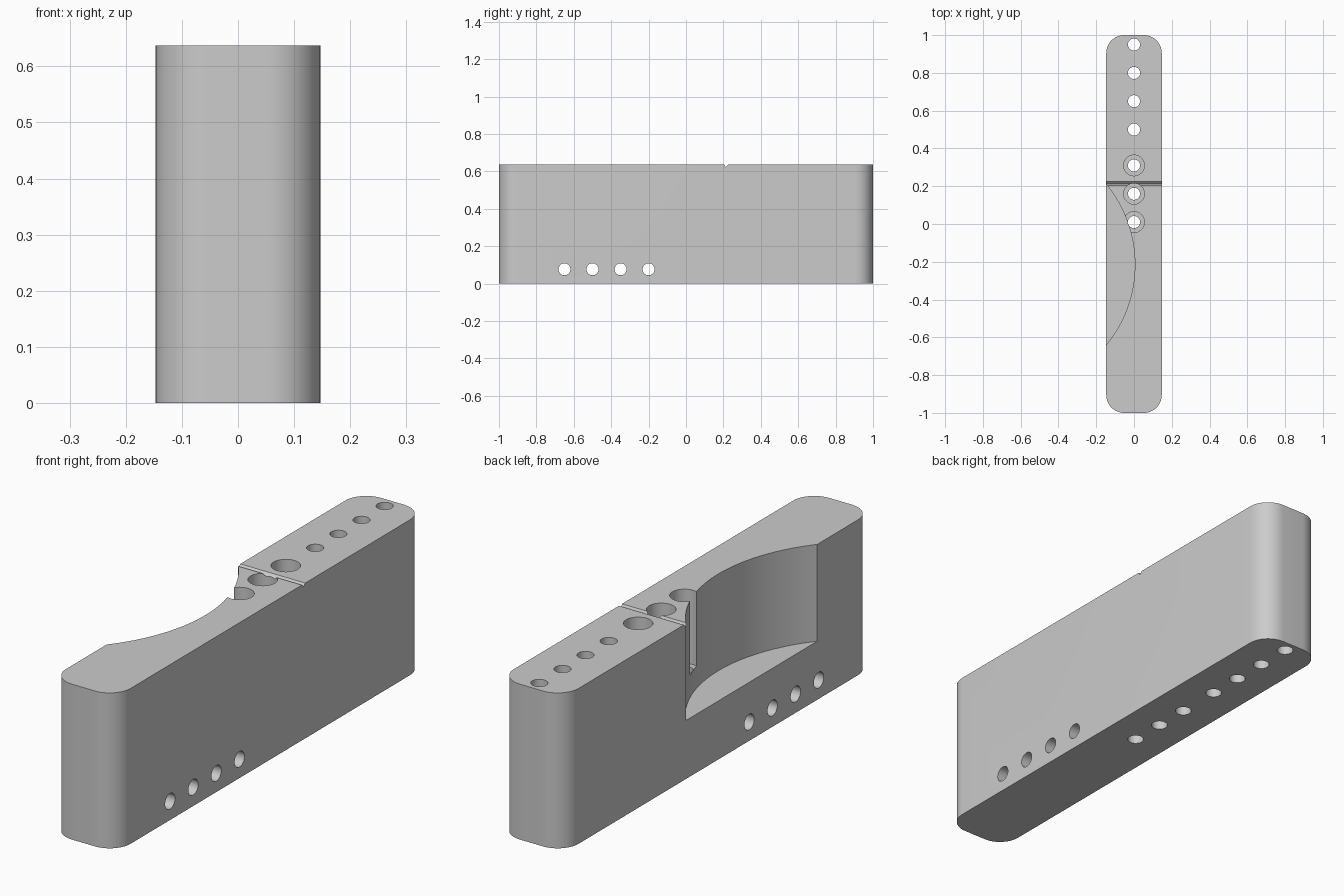
import bpy
import bmesh
import math
from mathutils import Matrix, Vector

cube = bpy.data.objects.get("Cube")
if cube:
    bpy.data.objects.remove(cube, do_unlink=True)

HALF_X, HALF_Y, HEIGHT = 0.147, 1.0, 0.637
CORNER = 0.095
HOLE, BORE, BORE_FLOOR = 0.032, 0.055, 0.332

grey = bpy.data.materials.new("plain grey")
grey.use_nodes = True
grey.diffuse_color = (0.6, 0.6, 0.6, 1)
grey.node_tree.nodes["Principled BSDF"].inputs["Base Color"].default_value = (0.6, 0.6, 0.6, 1)


def make_object(name, bm):
    bmesh.ops.recalc_face_normals(bm, faces=bm.faces)
    mesh = bpy.data.meshes.new(name)
    bm.to_mesh(mesh)
    bm.free()
    mesh.materials.append(grey)
    obj = bpy.data.objects.new(name, mesh)
    bpy.context.collection.objects.link(obj)
    return obj


def prism(name, points, offset):
    """Extrude a closed outline along an offset vector."""
    bm = bmesh.new()
    face = bm.faces.new([bm.verts.new(p) for p in points])
    out = bmesh.ops.extrude_face_region(bm, geom=[face], use_keep_orig=True)
    verts = [g for g in out["geom"] if isinstance(g, bmesh.types.BMVert)]
    bmesh.ops.translate(bm, verts=verts, vec=Vector(offset))
    return make_object(name, bm)


def cylinder(name, centre, radius, length, along_x=False, sides=40):
    bm = bmesh.new()
    turn = Matrix.Rotation(math.pi / 2, 4, "Y") if along_x else Matrix()
    bmesh.ops.create_cone(bm, cap_ends=True, segments=sides, radius1=radius,
                          radius2=radius, depth=length,
                          matrix=Matrix.Translation(centre) @ turn)
    return make_object(name, bm)


# Block with rounded upright corners
outline = []
STEPS = 12
for quarter, (sx, sy) in enumerate([(1, 1), (-1, 1), (-1, -1), (1, -1)]):
    for i in range(STEPS + 1):
        a = (quarter + i / STEPS) * math.pi / 2
        outline.append((sx * (HALF_X - CORNER) + CORNER * math.cos(a),
                        sy * (HALF_Y - CORNER) + CORNER * math.sin(a), 0))
block = prism("block", outline, (0, 0, HEIGHT))

# Curved pocket in the side
cutters = [cylinder("pocket_cutter", (-0.665, -0.215, 0.74), 0.67, 1.0, sides=160)]

# Upright holes: four plain, three with a wide bore above
for y in (0.95, 0.8, 0.65, 0.5, 0.31, 0.16, 0.01):
    cutters.append(cylinder("upright_hole_cutter", (0, y, HEIGHT / 2), HOLE, 1))
for y in (0.31, 0.16, 0.01):
    cutters.append(cylinder("bore_cutter", (0, y, BORE_FLOOR + 0.25), BORE, 0.5))

# Cross holes low in the sides
for y in (-0.65, -0.5, -0.35, -0.2):
    cutters.append(cylinder("cross_hole_cutter", (0, y, 0.077), HOLE, 1, along_x=True))

# Narrow groove across the top
groove = [(-0.3, 0.202, HEIGHT + 0.003), (-0.3, 0.228, HEIGHT + 0.003),
          (-0.3, 0.212, HEIGHT - 0.013)]
cutters.append(prism("groove_cutter", groove, (0.6, 0, 0)))

# Cut everything out and bake the result
for cutter in cutters:
    mod = block.modifiers.new(cutter.name, "BOOLEAN")
    mod.operation = "DIFFERENCE"
    mod.solver = "EXACT"
    mod.object = cutter
bpy.context.view_layer.update()
baked = bpy.data.meshes.new_from_object(
    block.evaluated_get(bpy.context.evaluated_depsgraph_get()))
block.modifiers.clear()
block.data = baked
for cutter in cutters:
    bpy.data.objects.remove(cutter, do_unlink=True)

bpy.ops.object.select_all(action="DESELECT")
block.select_set(True)
bpy.context.view_layer.objects.active = block
bpy.ops.object.shade_smooth_by_angle(angle=math.radians(30))
